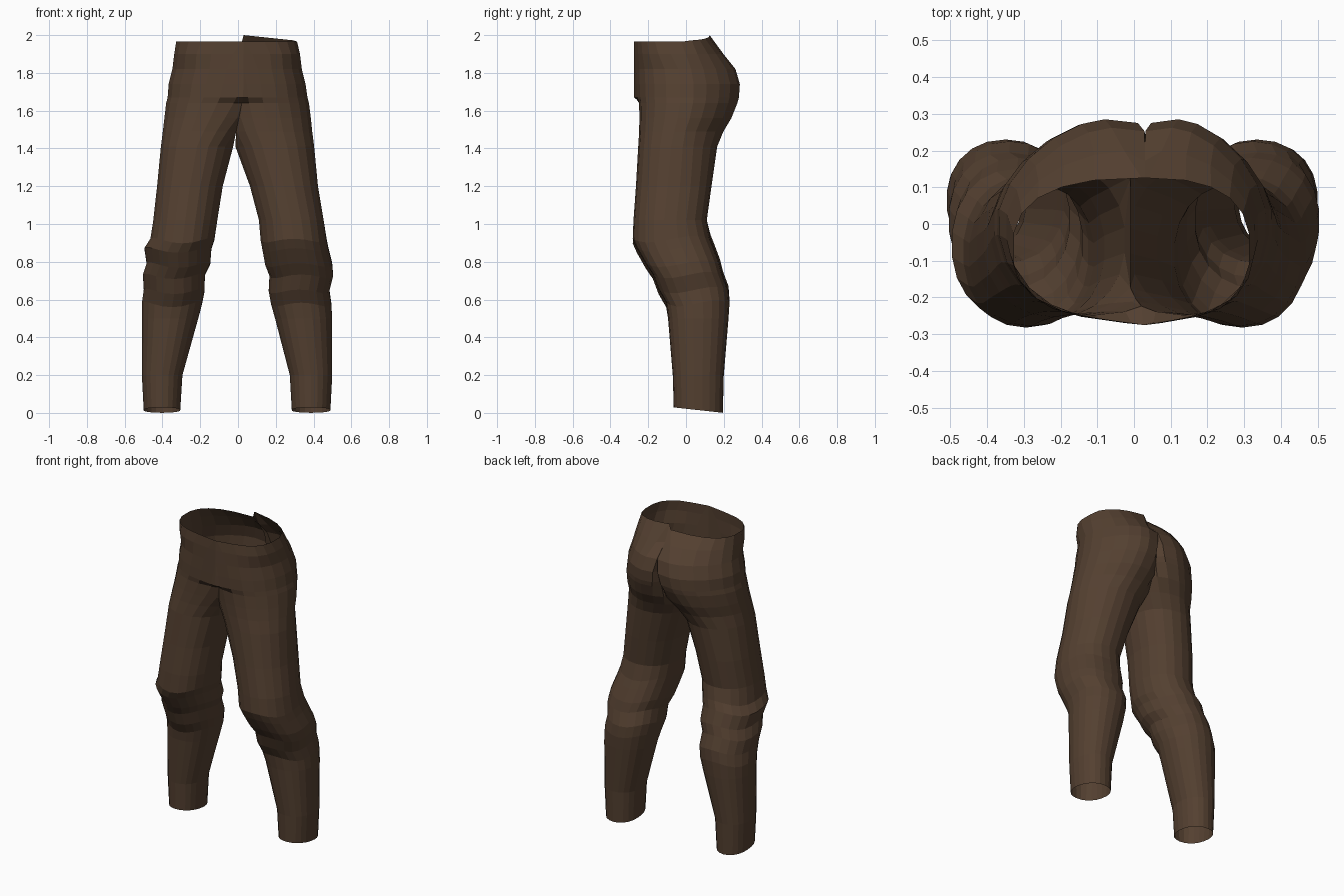
import bpy, bmesh, math

SIDES = 22

# One ring per row: height, front y, back y, left outer x, right outer x,
# inner/outer width ratio (negative = past the middle seam), seam x
RINGS = [
    (0.02, -0.065, 0.195, -0.50, 0.49, 0.61, 0.00),
    (0.20, -0.070, 0.200, -0.51, 0.50, 0.575, 0.00),
    (0.50, -0.095, 0.225, -0.51, 0.50, 0.41, 0.00),
    (0.58, -0.105, 0.230, -0.51, 0.495, 0.37, 0.00),
    (0.65, -0.145, 0.225, -0.50, 0.485, 0.35, 0.00),
    (0.73, -0.175, 0.195, -0.505, 0.505, 0.345, 0.00),
    (0.79, -0.215, 0.180, -0.485, 0.50, 0.30, 0.00),
    (0.87, -0.260, 0.150, -0.497, 0.48, 0.28, 0.00),
    (0.92, -0.282, 0.130, -0.465, 0.47, 0.265, 0.00),
    (1.02, -0.278, 0.110, -0.45, 0.455, 0.24, 0.00),
    (1.20, -0.265, 0.135, -0.43, 0.425, 0.165, -0.01),
    (1.41, -0.253, 0.165, -0.41, 0.405, 0.01, -0.02),
    (1.49, -0.248, 0.198, -0.40, 0.395, -0.12, -0.01),
    (1.56, -0.247, 0.240, -0.392, 0.388, -0.24, 0.005),
    (1.64, -0.248, 0.272, -0.383, 0.378, -0.36, 0.02),
    (1.67, -0.252, 0.280, -0.375, 0.37, -0.40, 0.025),
    (1.74, -0.255, 0.285, -0.37, 0.36, -0.45, 0.03),
    (1.82, -0.257, 0.262, -0.35, 0.34, -0.52, 0.03),
    (1.90, -0.260, 0.198, -0.34, 0.33, -0.70, 0.03),
    (1.965, -0.260, 0.125, -0.33, 0.315, -0.95, 0.03),
]


def ring_points(row, side):
    """Points round one leg or hip half, plus flags for those on the seam."""
    z, front, back, left, right, ratio, seam = row
    if side > 0 and z < 1:
        ratio *= 0.95
    outer = right - seam if side > 0 else seam - left
    mid, half = (1 + ratio) / 2, (1 - ratio) / 2
    yc, depth = (front + back) / 2, (back - front) / 2
    points, flags = [], []
    for k in range(SIDES):
        a = 2 * math.pi * (k + 0.5) / SIDES
        c, s = math.cos(a), math.sin(a)
        power = 0.92 if z < 1.85 else 0.78
        if s > 0 and c > 0 and 1.3 < z < 1.95:   # leaner hip corner at the back
            power = 1.2 if 1.45 < z < 1.85 else 1.05
        u = mid + half * math.copysign(abs(c) ** power, c)
        on_seam = u < 0
        if on_seam:
            u = 0
            c = (mid / half) ** (1 / power)
            s = math.copysign(math.sqrt(1 - c * c), s)
        y = yc + depth * math.copysign(abs(s) ** power, s)
        # Fuller front panel above the crotch, cleft down the back seam
        if z > 1.65 and s < 0:
            y += (-0.275 - y) * max(0, 1 - u / 0.40)
        if on_seam and s > 0 and 1.5 < z < 1.95:
            y -= 0.025
        height = z
        if z < 0.1:       # hem drops towards the heel
            height = 0.022 - 0.11 * y
        elif z > 1.95 and y > 0 and side > 0:   # raised back of the waist
            height = 2.0 - 0.03 * u
        elif z > 1.95 and u == 0 and s > 0:
            height = 2.0
        elif 0.55 < z < 0.95:   # slanting knee folds
            height += 0.05 * (y - yc) + 0.012 * side * math.sin(3 * a)
        points.append((seam + side * u * outer, y, height))
        flags.append(on_seam)
    return points, flags


# Both trouser halves, welded along the middle seam
bm = bmesh.new()
for side in (-1, 1):
    rings = []
    for row in RINGS:
        pts, flags = ring_points(row, side)
        rings.append(([bm.verts.new(p) for p in pts], flags))
    for (va, fa), (vb, fb) in zip(rings, rings[1:]):
        for k in range(SIDES):
            n = (k + 1) % SIDES
            if fa[k] and fa[n] and fb[k] and fb[n]:
                continue
            quad = [va[k], va[n], vb[n], vb[k]]
            bm.faces.new(quad if side > 0 else quad[::-1])
bmesh.ops.remove_doubles(bm, verts=bm.verts, dist=0.0005)
bmesh.ops.delete(bm, geom=[v for v in bm.verts if not v.link_faces], context='VERTS')

mesh = bpy.data.meshes.new("trousers")
bm.to_mesh(mesh)
bm.free()
trousers = bpy.data.objects.new("trousers", mesh)
bpy.context.collection.objects.link(trousers)

cloth = bpy.data.materials.new("dark brown cloth")
cloth.diffuse_color = (0.088, 0.051, 0.030, 1)
mesh.materials.append(cloth)
